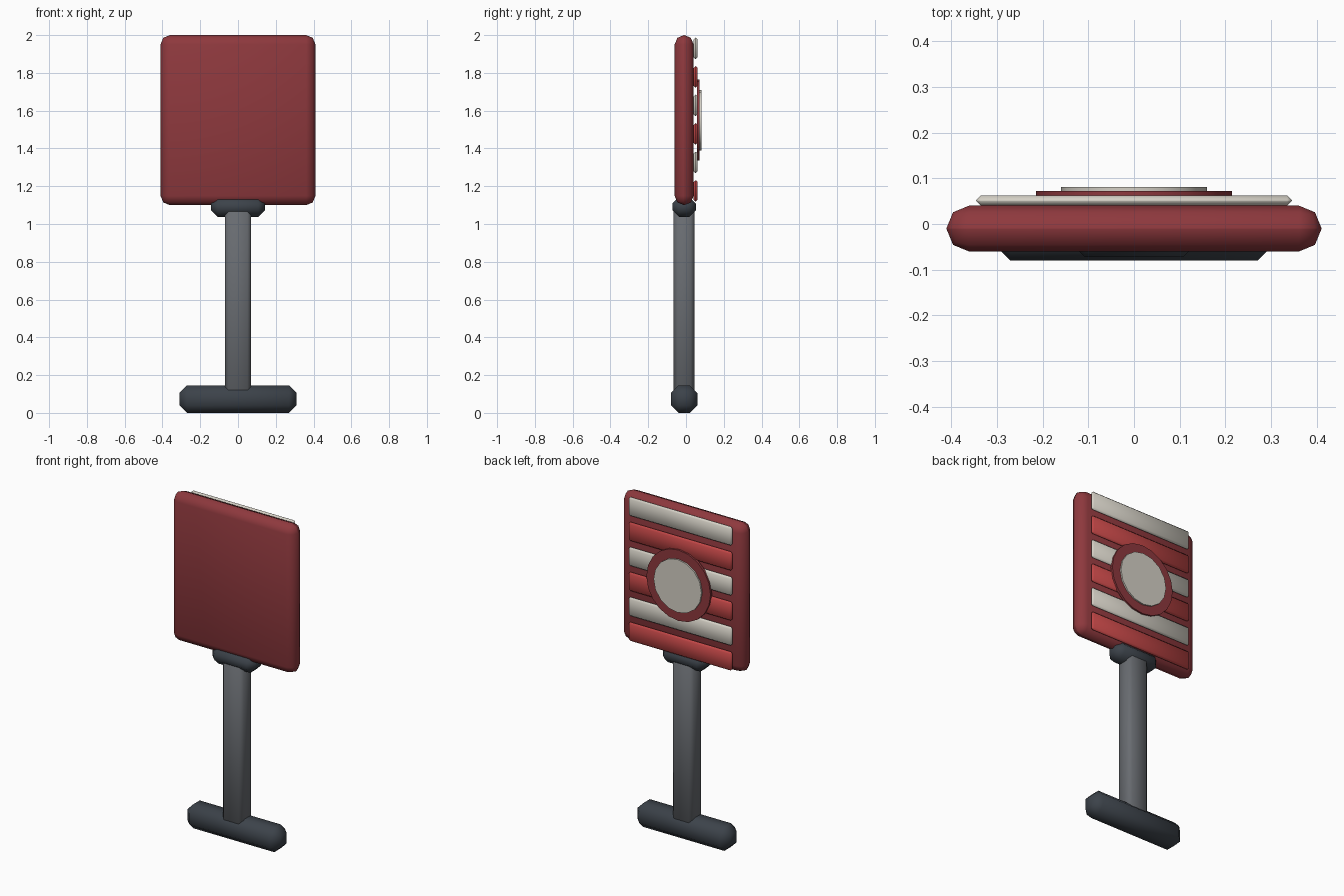
import bpy, math

if "Cube" in bpy.data.objects:
    bpy.data.objects.remove(bpy.data.objects["Cube"])


def material(name, rgb):
    m = bpy.data.materials.new(name)
    m.diffuse_color = (*rgb, 1)
    m.use_nodes = True
    m.node_tree.nodes["Principled BSDF"].inputs["Base Color"].default_value = m.diffuse_color
    return m


maroon = material("maroon", (0.27, 0.04, 0.047))
red = material("red", (0.52, 0.06, 0.06))
cream = material("cream", (0.66, 0.63, 0.56))
slate = material("slate", (0.045, 0.055, 0.068))
steel = material("steel", (0.14, 0.15, 0.165))


def box(name, centre, size, bevel, segments, mat):
    bpy.ops.mesh.primitive_cube_add(size=1, location=centre)
    ob = bpy.context.object
    ob.name = name
    ob.scale = size
    bpy.ops.object.transform_apply(location=False, rotation=False, scale=True)
    mod = ob.modifiers.new("rounded", 'BEVEL')
    mod.width = bevel
    mod.segments = segments
    mod.limit_method = 'NONE'
    ob.data.materials.append(mat)
    bpy.ops.object.shade_smooth()
    return ob


def disc(name, radius, y0, y1, sides, mat):
    bpy.ops.mesh.primitive_cylinder_add(
        vertices=sides, radius=radius, depth=y1 - y0,
        location=(0, (y0 + y1) / 2, 1.55), rotation=(math.pi / 2, 0, 0))
    ob = bpy.context.object
    ob.name = name
    # put a vertex on the x axis and on the z axis
    ob.data.materials.append(mat)
    bpy.ops.object.shade_smooth_by_angle(angle=math.radians(30))
    return ob


# stand: foot, post and collar
box("foot", (0, -0.01, 0.0725), (0.62, 0.14, 0.145), 0.04, 1, slate)
box("post", (0, -0.01, 0.60), (0.14, 0.11, 1.00), 0.02, 1, steel)
box("collar", (0, -0.01, 1.09), (0.285, 0.125, 0.105), 0.035, 1, slate)

# rounded panel
box("panel", (0, -0.01, 1.55), (0.82, 0.10, 0.90), 0.049, 2, maroon)

# alternating raised slats on the back of the panel, from the top down
for i in range(6):
    box(f"slat_{i + 1}", (0, 0.051, 1.93 - 0.151 * i), (0.69, 0.022, 0.113),
        0.01, 1, red if i % 2 else cream)

# round target over the slats
disc("target_rim", 0.214, 0.058, 0.072, 20, maroon)
disc("target_centre", 0.16, 0.068, 0.081, 16, cream)
